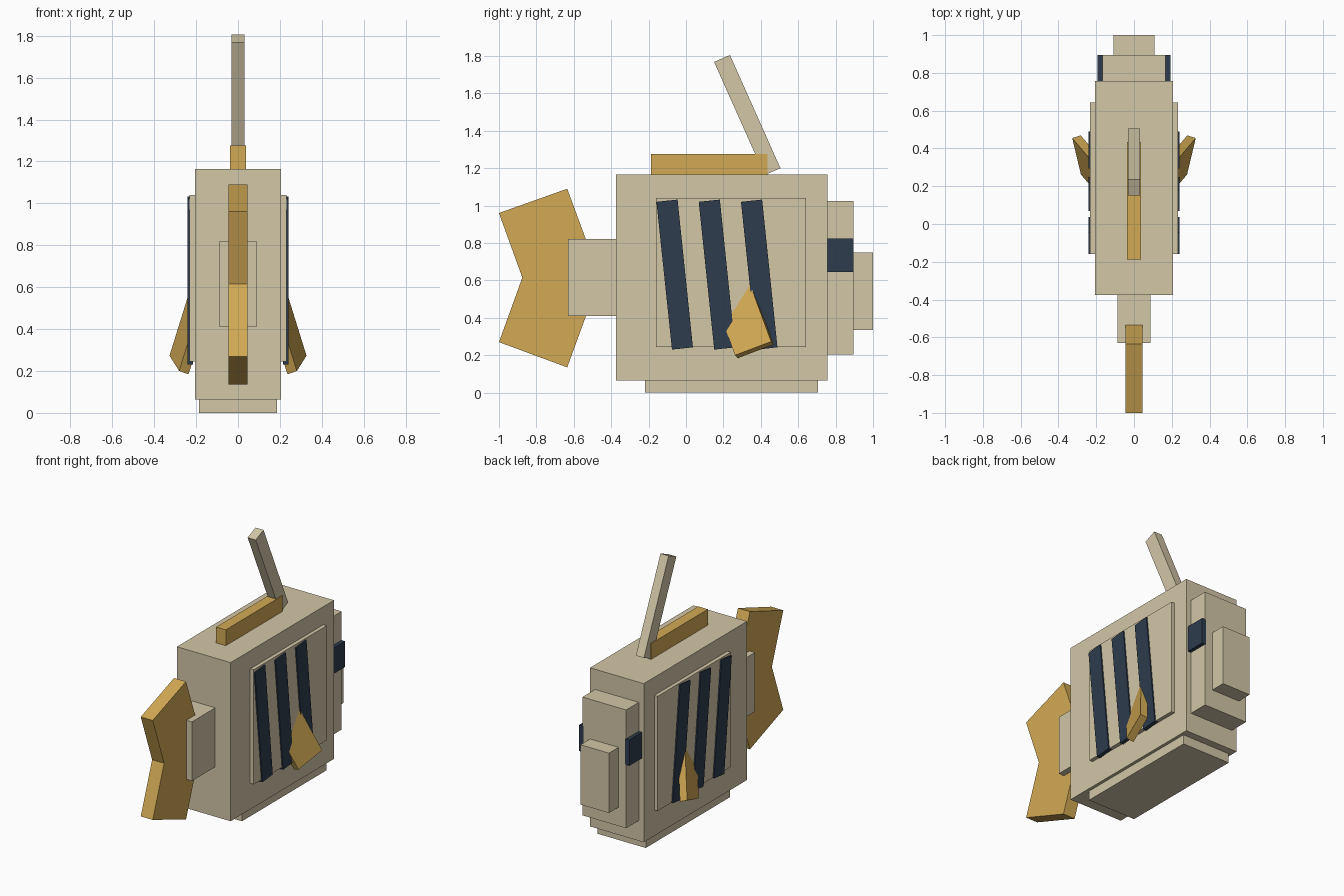
import bpy
import bmesh
from mathutils import Vector

cube = bpy.data.objects.get("Cube")
if cube:
    bpy.data.objects.remove(cube, do_unlink=True)


def material(name, rgb):
    m = bpy.data.materials.new(name)
    m.use_nodes = True
    m.diffuse_color = (*rgb, 1)
    m.node_tree.nodes["Principled BSDF"].inputs["Base Color"].default_value = (*rgb, 1)
    return m


SAND = material("sand", (0.65, 0.57, 0.39))
GOLD = material("gold", (0.65, 0.40, 0.09))
NAVY = material("navy", (0.027, 0.045, 0.076))


def prism(name, base, offset, mat):
    """Sweep a closed loop of points along an offset vector."""
    bm = bmesh.new()
    face = bm.faces.new([bm.verts.new(p) for p in base])
    ext = bmesh.ops.extrude_face_region(bm, geom=[face], use_keep_orig=True)
    top = [v for v in ext["geom"] if isinstance(v, bmesh.types.BMVert)]
    bmesh.ops.translate(bm, verts=top, vec=Vector(offset))
    bmesh.ops.recalc_face_normals(bm, faces=bm.faces)
    mesh = bpy.data.meshes.new(name)
    bm.to_mesh(mesh)
    bm.free()
    mesh.materials.append(mat)
    obj = bpy.data.objects.new(name, mesh)
    bpy.context.collection.objects.link(obj)
    return obj


def slab(name, profile, x0, x1, mat):
    """Side profile of (y, z) points, thickened from x0 to x1."""
    return prism(name, [(x0, y, z) for y, z in profile], (x1 - x0, 0, 0), mat)


def box(name, x0, x1, y0, y1, z0, z1, mat):
    return slab(name, [(y0, z0), (y1, z0), (y1, z1), (y0, z1)], x0, x1, mat)


# Body, belly and head
box("body", -0.206, 0.206, -0.375, 0.757, 0.065, 1.165, SAND)
box("belly", -0.185, 0.185, -0.22, 0.705, 0, 0.066, SAND)
box("head", -0.168, 0.168, 0.75, 0.895, 0.205, 1.025, SAND)
box("mouth", -0.109, 0.109, 0.89, 1.0, 0.335, 0.75, SAND)

# Tail stem and notched tail fin
box("tail_stem", -0.088, 0.088, -0.63, -0.37, 0.41, 0.82, SAND)
slab("tail_fin", [(-0.875, 0.615), (-1, 0.96), (-0.635, 1.09), (-0.46, 0.615),
                  (-0.635, 0.135), (-1, 0.27)], -0.046, 0.046, GOLD)

# Dorsal fin and raised rod
box("dorsal_fin", -0.037, 0.037, -0.187, 0.435, 1.16, 1.275, GOLD)
slab("rod", [(0.15, 1.768), (0.235, 1.805), (0.505, 1.2), (0.42, 1.163)],
     -0.031, 0.031, SAND)

# Paired parts: panel, stripes, eye and pectoral fin
for side, s in (("left", 1), ("right", -1)):
    box(side + "_panel", s * 0.2, s * 0.232, -0.16, 0.642, 0.245, 1.04, SAND)
    box(side + "_eye", s * 0.16, s * 0.193, 0.757, 0.896, 0.645, 0.825, NAVY)
    for i in range(3):
        y = -0.158 + 0.226 * i
        slab(f"{side}_stripe_{i + 1}",
             [(y, 1.02), (y + 0.113, 1.032), (y + 0.195, 0.242), (y + 0.083, 0.23)],
             s * 0.215, s * 0.241, NAVY)
    low = Vector((s * 0.281, 0.262, 0.2))
    width = Vector((s * 0.046, 0.193, 0.073))
    depth = Vector((s * -0.045, 0.014, -0.016))
    prism(side + "_pectoral_fin",
          [low, low + width, low + width + depth, low + depth],
          Vector((s * -0.28, -0.33, 0.9)) * 0.4, GOLD)
